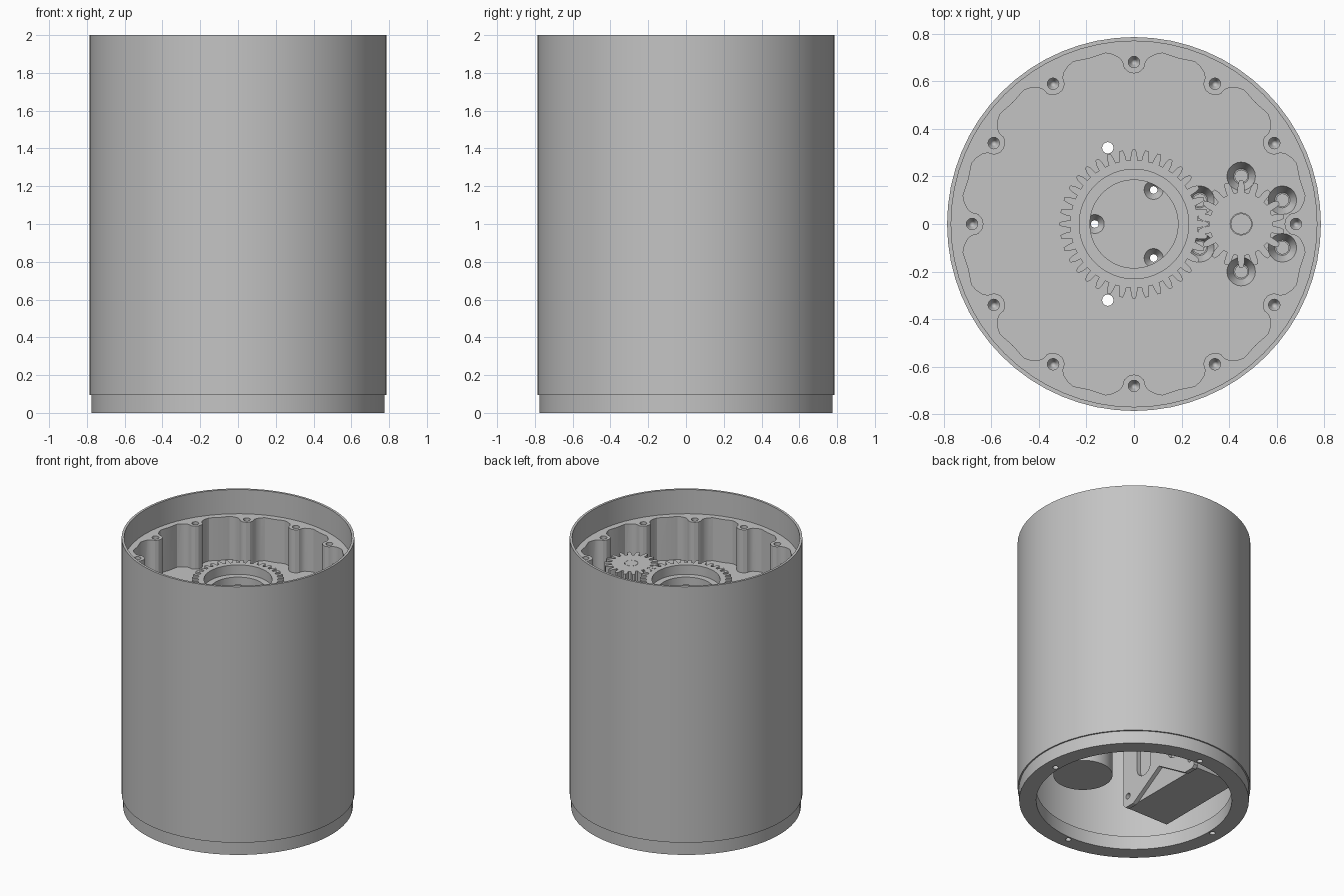
import bpy, bmesh, math
from math import sin, cos, pi, radians
from mathutils import Matrix, Vector

if "Cube" in bpy.data.objects:
    bpy.data.objects.remove(bpy.data.objects["Cube"], do_unlink=True)

grey = bpy.data.materials.new("light grey")
grey.use_nodes = True
grey.diffuse_color = (0.55, 0.55, 0.55, 1)
grey.node_tree.nodes["Principled BSDF"].inputs["Base Color"].default_value = grey.diffuse_color


def finish(name, bm):
    bmesh.ops.remove_doubles(bm, verts=bm.verts, dist=1e-5)
    bmesh.ops.recalc_face_normals(bm, faces=bm.faces)
    mesh = bpy.data.meshes.new(name)
    bm.to_mesh(mesh)
    bm.free()
    mesh.materials.append(grey)
    obj = bpy.data.objects.new(name, mesh)
    bpy.context.collection.objects.link(obj)
    return obj


def prism(name, outline, low, high):
    """Extrude a flat outline upward."""
    bm = bmesh.new()
    face = bm.faces.new([bm.verts.new((x, y, low)) for x, y in outline])
    out = bmesh.ops.extrude_face_region(bm, geom=[face])
    top = [v for v in out["geom"] if isinstance(v, bmesh.types.BMVert)]
    bmesh.ops.translate(bm, verts=top, vec=(0, 0, high - low))
    return finish(name, bm)


def lathe(name, profile, x=0, y=0, sides=48):
    """Turn a closed (radius, height) profile about a vertical axis."""
    bm = bmesh.new()
    verts = [bm.verts.new((r, 0, z)) for r, z in profile]
    edges = [bm.edges.new((verts[i - 1], verts[i])) for i in range(len(verts))
             if profile[i - 1][0] or profile[i][0]]
    bmesh.ops.spin(bm, geom=verts + edges, cent=(0, 0, 0), axis=(0, 0, 1),
                   angle=2 * pi, steps=sides, use_duplicate=False)
    bmesh.ops.translate(bm, verts=bm.verts, vec=(x, y, 0))
    return finish(name, bm)


def tube(name, inner, outer, low, high, x=0, y=0, sides=48):
    return lathe(name, [(inner, low), (outer, low), (outer, high), (inner, high)], x, y, sides)


def cut(target, cutters):
    """Subtract each cutter, then discard it."""
    for cutter in cutters:
        cutter.hide_render = True
        mod = target.modifiers.new("cut", "BOOLEAN")
        mod.operation = "DIFFERENCE"
        mod.solver = "EXACT"
        mod.object = cutter
    graph = bpy.context.evaluated_depsgraph_get()
    mesh = bpy.data.meshes.new_from_object(target.evaluated_get(graph))
    target.modifiers.clear()
    target.data = mesh
    for cutter in cutters:
        bpy.data.objects.remove(cutter, do_unlink=True)


def ring(count, radius, x=0, y=0, start=0):
    return [(x + radius * cos(start + 2 * pi * i / count),
             y + radius * sin(start + 2 * pi * i / count)) for i in range(count)]


def gear(name, teeth, root, tip, x, phase, low, high):
    pitch = 2 * pi / teeth
    tooth = [(-0.32, root), (-0.25, root * 0.4 + tip * 0.6), (-0.13, tip),
             (0.13, tip), (0.25, root * 0.4 + tip * 0.6), (0.32, root)]
    outline = [(x + r * cos((i + t + phase) * pitch), r * sin((i + t + phase) * pitch))
               for i in range(teeth) for t, r in tooth]
    return prism(name, outline, low, high)


RIM, FLOOR, UNDER, GEAR_TOP = 1.82, 1.5, 1.41, 1.69
MOTOR_X = 0.45

# Outer shell and bottom ring
tube("outer_shell", 0.768, 0.785, 0.095, 2.0, sides=64)
bottom_ring = tube("bottom_ring", 0.66, 0.775, 0, 0.1, sides=64)
cut(bottom_ring, [tube("cutter", 0, 0.02, -0.1, 0.08, x, y, 16) for x, y in ring(4, 0.69)])

# Gear housing: scalloped pocket around twelve screw bosses
housing = tube("gear_housing", 0, 0.772, UNDER, RIM, sides=64)
boss = [(0.718, 0.12), (0.712, 0.09), (0.698, 0.062), (0.68, 0.048),
        (0.655, 0.042), (0.638, 0.024)]
boss = [(r, -t) for r, t in boss] + [(0.632, 0)] + [(r, t) for r, t in boss[::-1]]
pocket = []
for i in range(12):
    turn = Matrix.Rotation(i * pi / 6, 2)
    pocket += [tuple(turn @ Vector(p)) for p in boss]
    pocket += [(0.72 * cos(a), 0.72 * sin(a)) for a in [(i + 0.5) * pi / 6]]
cutters = [prism("cutter", pocket, FLOOR, 2.0)]
cutters += [lathe("cutter", [(0, 1.65), (0.013, 1.68), (0.024, 1.7), (0.024, 2), (0, 2)], x, y, 16)
            for x, y in ring(12, 0.68)]

# Motor mounting countersinks, hub screw holes and two through holes
motor_screws = ring(6, 0.2, MOTOR_X, 0, pi / 6)
cutters += [lathe("cutter", [(0, 1.44), (0.032, 1.44), (0.06, 1.5), (0.06, 1.53), (0, 1.53)], x, y, 20)
            for x, y in motor_screws]
cutters += [lathe("cutter", [(0, 1.3), (0.016, 1.3), (0.016, 1.46), (0.04, 1.5), (0.04, 1.52), (0, 1.52)],
                  x, y, 20) for x, y in ring(3, 0.165, start=pi / 3)]
cutters += [tube("cutter", 0, 0.024, 1.3, 1.6, -0.11, y, 16) for y in (-0.32, 0.32)]
cut(housing, cutters)
for x, y in motor_screws:
    tube("motor_screw", 0, 0.028, 1.43, 1.465, x, y, 16)

# Large gear with a stepped bore, standing on a hub ring
large_gear = gear("large_gear", 36, 0.268, 0.312, 0, 0, 1.56, GEAR_TOP)
cut(large_gear, [lathe("cutter", [(0, 1.5), (0.185, 1.5), (0.185, 1.62), (0.23, 1.62),
                                  (0.23, 1.8), (0, 1.8)])])
tube("gear_hub", 0.21, 0.255, FLOOR, 1.56)

# Pinion, shaft and motor
pinion = gear("pinion", 18, 0.133, 0.182, MOTOR_X, 0.5, 1.57, GEAR_TOP)
cut(pinion, [tube("cutter", 0, 0.046, 1.5, 1.8, MOTOR_X, 0, 24)])
tube("motor_shaft", 0, 0.044, 1.4, GEAR_TOP, MOTOR_X, 0, 24)
tube("motor", 0, 0.2, 0.03, UNDER, MOTOR_X, 0)

# Battery block
prism("battery", [(-0.59, -0.36), (-0.25, -0.36), (-0.25, 0.36), (-0.59, 0.36)], 0.19, 1.1)

# Battery bracket: arched upright plate with slots and foot holes
half = [(0.37, 1.41), (0.37, 0.2), (0.35, 0.18), (0.27, 0.18), (0.0, 0.35)]
bracket = prism("battery_bracket", half + [(-y, z) for y, z in half[-2::-1]], 0, 0.03)
slots = []
for side in (-1, 1):
    slots.append(tube("cutter", 0, 0.022, -0.1, 0.1, side * 0.325, 0.26, 16))
    arc = [(side * 0.16 + 0.07 * cos(a), 0.42 + 0.07 * sin(a))
           for a in [radians(180 + 18 * k) for k in range(11)]]
    slots.append(prism("cutter", arc + [(side * 0.16 + 0.07, 1.25), (side * 0.16 - 0.07, 1.25)], -0.1, 0.1))
cut(bracket, slots)
# Stand the plate up: outline x becomes y, outline y becomes z
bracket.data.transform(Matrix(((0, 0, 1, -0.25), (1, 0, 0, 0), (0, 1, 0, 0), (0, 0, 0, 1))))

# Smooth round walls, sharp corners
for obj in bpy.context.scene.objects:
    obj.select_set(obj.type == "MESH")
    bpy.context.view_layer.objects.active = obj
bpy.ops.object.shade_smooth_by_angle(angle=radians(28))
